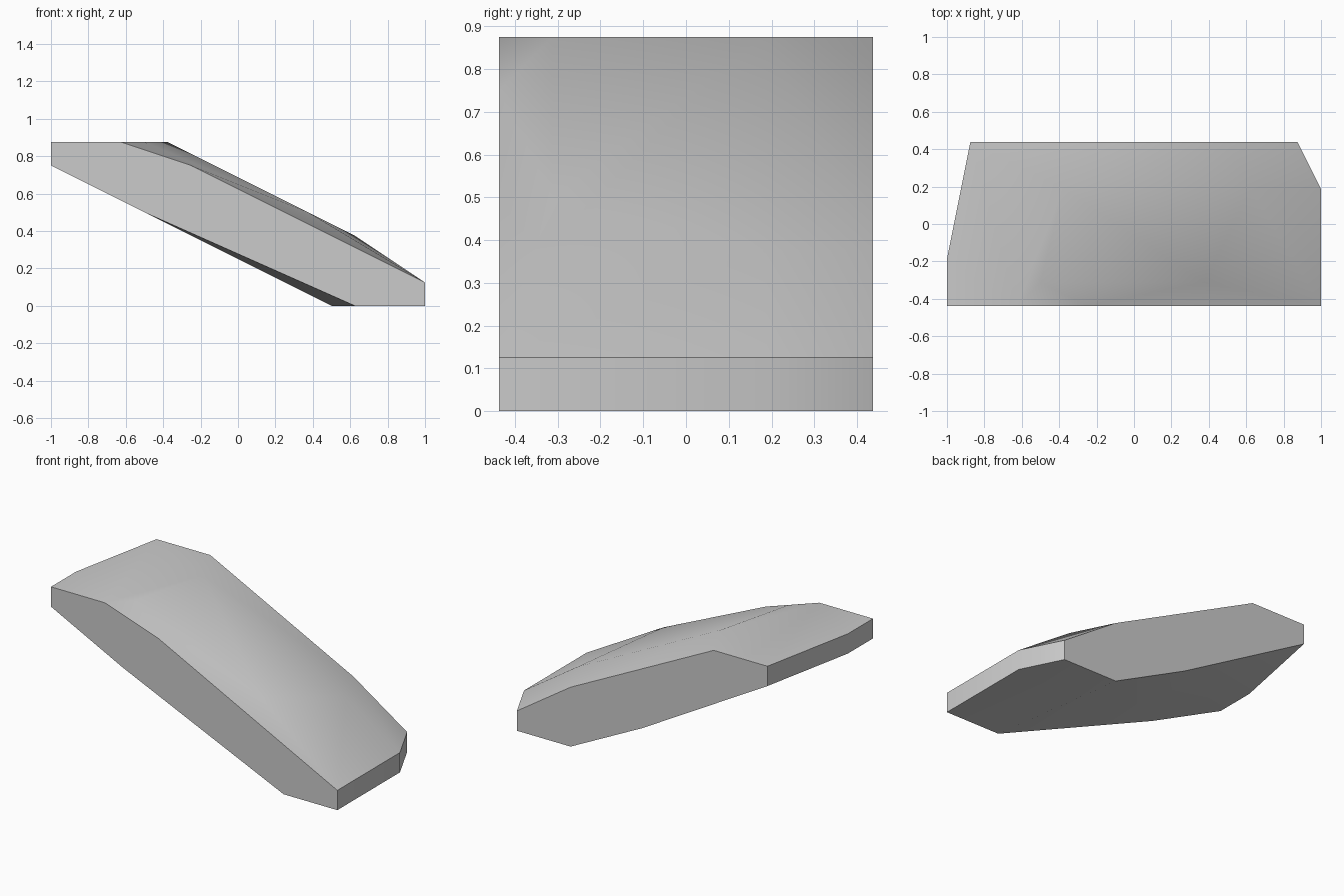
import bpy
import bmesh
import math

cube = bpy.data.objects.get("Cube")
if cube:
    bpy.data.objects.remove(cube, do_unlink=True)

UNIT = 1 / 16   # layout grid step
FRONT, BACK = -7, 7
TOP, LIP = 14, 2   # height of the flat top, thickness of the blunt ends

# Side profiles as (x, z)
front_profile = [(-16, TOP), (-10, TOP), (-4, 12), (16, LIP),
                 (16, 0), (10, 0), (-8, 8), (-16, TOP - LIP)]
back_profile = [(-14, TOP), (-8, TOP), (8, 6), (14, LIP),
                (14, 0), (8, 0), (0, 4), (-14, TOP - LIP)]
points = [(x, FRONT, z) for x, z in front_profile]
points += [(x, BACK, z) for x, z in back_profile]

# Corners of the angled ends
for z in (0, LIP):
    points += [(16, 3, z), (-16, -3, z + TOP - LIP)]

# Raised ridge along the sloping upper surface
points += [(-8, -5, TOP), (-6, 3, TOP), (6, -5, 8), (10, 3, 6)]

# The slab is convex, so wrap a hull round its corners
bm = bmesh.new()
for p in points:
    bm.verts.new([c * UNIT for c in p])
bmesh.ops.convex_hull(bm, input=bm.verts[:])
bmesh.ops.dissolve_limit(bm, angle_limit=math.radians(0.5),
                         verts=bm.verts[:], edges=bm.edges[:])
bmesh.ops.recalc_face_normals(bm, faces=bm.faces[:])
mesh = bpy.data.meshes.new("sloping_slab")
bm.to_mesh(mesh)
bm.free()

slab = bpy.data.objects.new("sloping_slab", mesh)
bpy.context.collection.objects.link(slab)

# Plain grey material
grey = bpy.data.materials.new("plain_grey")
grey.use_nodes = True
colour = (0.6, 0.6, 0.6, 1)
grey.diffuse_color = colour
grey.node_tree.nodes["Principled BSDF"].inputs["Base Color"].default_value = colour
mesh.materials.append(grey)

# Soft shading over the gentle bends, crisp outer edges
bpy.ops.object.select_all(action="DESELECT")
slab.select_set(True)
bpy.context.view_layer.objects.active = slab
bpy.ops.object.shade_smooth_by_angle(angle=math.radians(40))
